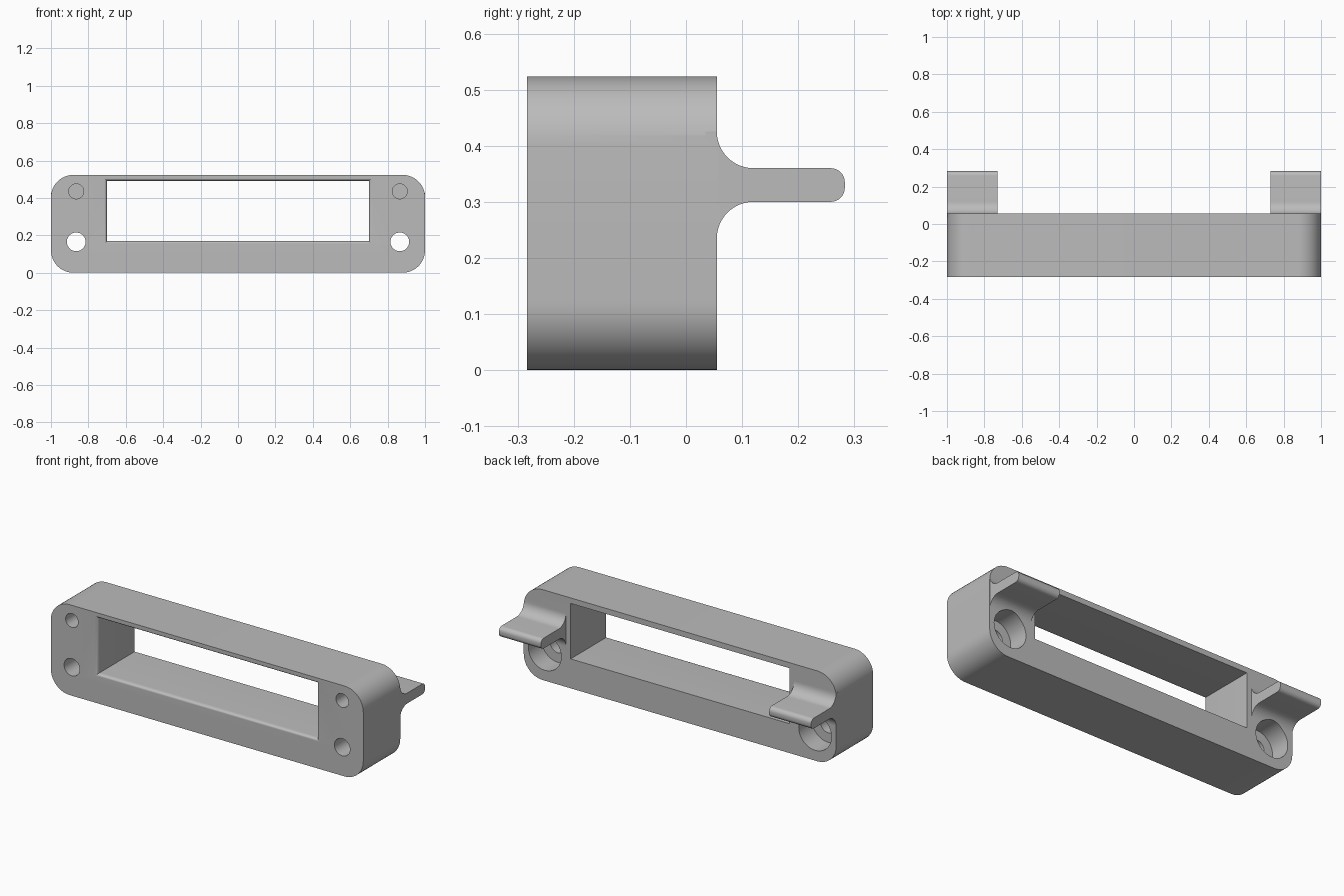
import bpy, bmesh, math

cube = bpy.data.objects.get("Cube")
if cube:
    bpy.data.objects.remove(cube, do_unlink=True)

grey = bpy.data.materials.new("plain_grey")
grey.use_nodes = True
GREY = (0.5, 0.5, 0.5, 1)
grey.diffuse_color = GREY
grey.node_tree.nodes["Principled BSDF"].inputs["Base Color"].default_value = GREY

FRONT, BACK, TIP = -0.283, 0.055, 0.283
HEIGHT = 0.523
HOLE_X = 0.865


def loft(name, rings):
    """Closed solid through a series of matching rings of 3D points."""
    bm = bmesh.new()
    loops = [[bm.verts.new(p) for p in ring] for ring in rings]
    for a, b in zip(loops, loops[1:]):
        for i in range(len(a)):
            j = (i + 1) % len(a)
            bm.faces.new((a[i], a[j], b[j], b[i]))
    bm.faces.new(loops[0])
    bm.faces.new(loops[-1])
    bmesh.ops.recalc_face_normals(bm, faces=bm.faces)
    mesh = bpy.data.meshes.new(name)
    bm.to_mesh(mesh)
    bm.free()
    mesh.materials.append(grey)
    obj = bpy.data.objects.new(name, mesh)
    bpy.context.collection.objects.link(obj)
    return obj


def arc(cx, cy, r, start, end, n=12):
    """Points on an arc, angles in degrees."""
    angles = [math.radians(start + (end - start) * i / n) for i in range(n + 1)]
    return [(cx + r * math.cos(a), cy + r * math.sin(a)) for a in angles]


def combine(target, other, operation):
    mod = target.modifiers.new(operation.lower(), 'BOOLEAN')
    mod.operation, mod.solver, mod.object = operation, 'EXACT', other
    bpy.context.view_layer.objects.active = target
    bpy.ops.object.modifier_apply(modifier=mod.name)
    bpy.data.objects.remove(other, do_unlink=True)


def cylinder(name, x, z, r, y0, y1):
    circle = arc(x, z, r, 0, 360, 48)[:-1]
    return loft(name, [[(px, y, pz) for px, pz in circle] for y in (y0, y1)])


# Frame body: rounded rectangle extruded front to back
R = 0.12
outline = (arc(1 - R, HEIGHT - R, R, 0, 90) + arc(R - 1, HEIGHT - R, R, 90, 180)
           + arc(R - 1, R, R, 180, 270) + arc(1 - R, R, R, 270, 360))
frame = loft("mounting_frame", [[(x, y, z) for x, z in outline] for y in (FRONT, BACK)])

# Rear tabs: filleted into the back face, rounded at the tip
F, T = 0.065, 0.025
LOW, HIGH = 0.30, 0.36
profile = (arc(BACK + F, LOW - F, F, 180, 90) + arc(TIP - T, LOW + T, T, 270, 360, 8)
           + arc(TIP - T, HIGH - T, T, 0, 90, 8) + arc(BACK + F, HIGH + F, F, 270, 180))
profile += [(BACK - 0.02, HIGH + F), (BACK - 0.02, LOW - F)]
for side in (-1, 1):
    tab = loft("rear_tab", [[(side * x, y, z) for y, z in profile] for x in (0.73, 0.999)])
    combine(frame, tab, 'UNION')

# Window opening with a softened front rim
rings = []
FLARE = 0.014
for i in range(7):
    a = math.radians(15 * i)
    grow = FLARE * (1 - math.sin(a))
    rings.append((FRONT + 0.022 * (1 - math.cos(a)), grow))
rings = [(FRONT - 0.05, FLARE)] + rings + [(BACK + 0.05, 0)]
window = loft("window_cutter", [
    [(sx * (0.70 + g), y, 0.491 + g if up else 0.17 - g)
     for sx, up in ((-1, 0), (1, 0), (1, 1), (-1, 1))] for y, g in rings])
combine(frame, window, 'DIFFERENCE')

# Screw holes: blind above, through with a rear counterbore below
for x in (-HOLE_X, HOLE_X):
    combine(frame, cylinder("pilot_cutter", x, 0.435, 0.04, FRONT - 0.1, -0.03), 'DIFFERENCE')
    combine(frame, cylinder("screw_cutter", x, 0.165, 0.05, FRONT - 0.1, 0.2), 'DIFFERENCE')
    combine(frame, cylinder("bore_cutter", x, 0.165, 0.105, BACK - 0.12, 0.3), 'DIFFERENCE')

# Smooth curves, sharp edges
frame.select_set(True)
bpy.context.view_layer.objects.active = frame
bpy.ops.object.shade_smooth_by_angle(angle=math.radians(30))
